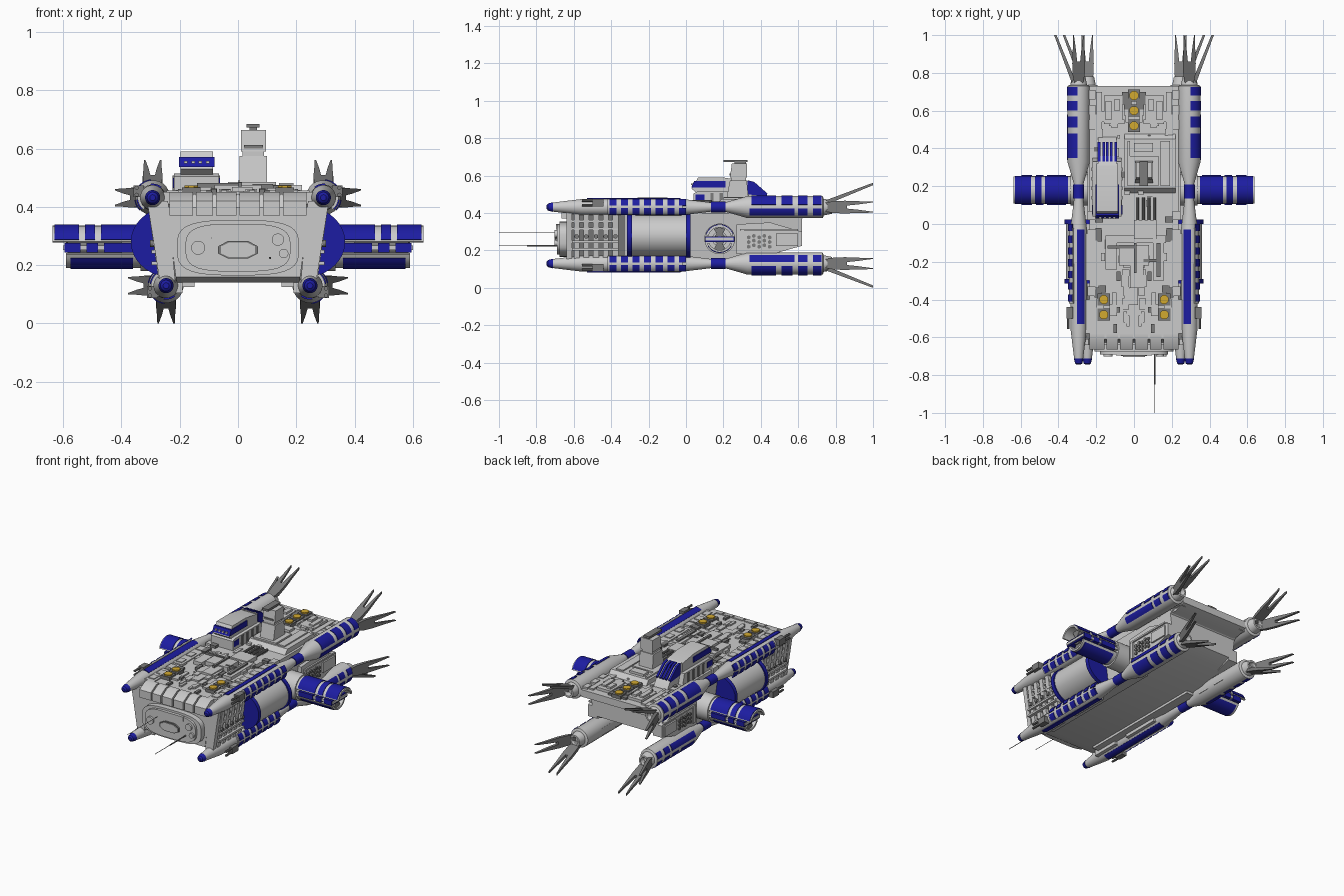
import bpy, bmesh, random
from math import sin, cos, radians, pi

if "Cube" in bpy.data.objects:
    bpy.data.objects.remove(bpy.data.objects["Cube"])

random.seed(4)


def material(name, rgb):
    m = bpy.data.materials.new(name)
    m.diffuse_color = (*rgb, 1)
    m.use_nodes = True
    m.node_tree.nodes["Principled BSDF"].inputs["Base Color"].default_value = m.diffuse_color
    return m


BLUE = material("blue", (0.012, 0.012, 0.36))
GOLD = material("gold", (0.65, 0.4, 0.03))
DARK = material("dark_grey", (0.2, 0.2, 0.2))


def finish(name, bm, mat=None):
    bmesh.ops.recalc_face_normals(bm, faces=bm.faces)
    me = bpy.data.meshes.new(name)
    bm.to_mesh(me)
    bm.free()
    ob = bpy.data.objects.new(name, me)
    bpy.context.collection.objects.link(ob)
    if mat:
        me.materials.append(mat)
    return ob


def loft(bm, rings):
    """Skin a list of closed rings and cap both ends."""
    vs = [[bm.verts.new(p) for p in r] for r in rings]
    n = len(vs[0])
    for a, b in zip(vs, vs[1:]):
        for i in range(n):
            bm.faces.new((a[i], a[(i + 1) % n], b[(i + 1) % n], b[i]))
    bm.faces.new(vs[0])
    bm.faces.new(vs[-1])


def prisms(name, items, axis, mat=None, mirror=False, warp=None):
    """Extrude each (outline, lo, hi) along an axis; optionally mirror in x."""
    put = {'x': lambda u, v, t: (t, u, v), 'y': lambda u, v, t: (u, t, v),
           'z': lambda u, v, t: (u, v, t)}[axis]
    bm = bmesh.new()
    for pts, lo, hi in items:
        for s in ((1, -1) if mirror else (1,)):
            rings = [[put(u, v, t) for u, v in pts] for t in (lo, hi)]
            loft(bm, [[(s * x, y, z) for x, y, z in r] for r in rings])
    if warp:
        for v in bm.verts:
            v.co.x *= warp(v.co)
    return finish(name, bm, mat)


def boxes(name, items, mat=None, mirror=False):
    """Boxes given as x0, x1, y0, y1, z0, z1."""
    return prisms(name, [([(b[0], b[2]), (b[1], b[2]), (b[1], b[3]), (b[0], b[3])],
                          b[4], b[5]) for b in items], 'z', mat, mirror)


def ring(u, v, r, n=24, rv=None):
    return [(u + r * cos(2 * pi * (i + .5) / n), v + (rv or r) * sin(2 * pi * (i + .5) / n)) for i in range(n)]


def arc(u, v, r0, r1, a0, a1, n=8):
    """Outline of a curved plate between two radii and two angles."""
    an = [radians(a0 + (a1 - a0) * i / n) for i in range(n + 1)]
    return ([(u + r1 * cos(a), v + r1 * sin(a)) for a in an] +
            [(u + r0 * cos(a), v + r0 * sin(a)) for a in reversed(an)])


def lathe_y(name, cx, cz, prof, mat=None):
    bm = bmesh.new()
    for s in (1, -1):
        loft(bm, [[(s * x, y, z) for x, z in ring(cx, cz, r)] for y, r in prof])
    return finish(name, bm, mat)


# Main hull, deck slab and stepped nose
taper = lambda c: 0.86 + 0.14 * min(1, max(0, (c.z - .14) / .24))
prisms("hull", [([(-.64, .16), (-.58, .14), (.38, .14), (.62, .24), (.62, .37), (.66, .4), (-.64, .4)],
                 -.245, .245)], 'x', warp=taper)
prisms("deck", [([(-.64, .37), (-.61, .445), (.73, .445), (.73, .40), (.66, .375)], -.235, .235)], 'x')
prisms("nose_panels", [([(-.665, .37), (-.665, .42), (-.61, .452), (-.58, .452), (-.58, .37)], a, b)
                       for a, b in ((.005, .075), (.085, .145), (.155, .235))], 'x', mirror=True)
boxes("keel_steps", [(.15, .21, -.55, .3, .125, .15)], mirror=True)

# Front face with rounded plate, hexagon port, slot and discs
sq = lambda rx, rz: [(rx * abs(cos(a)) ** .6 * (1 if cos(a) > 0 else -1),
                      .26 + rz * abs(sin(a)) ** .6 * (1 if sin(a) > 0 else -1))
                     for a in [2 * pi * (i + .5) / 32 for i in range(32)]]
prisms("front_plate", [(sq(.21, .095), -.675, -.6), (sq(.18, .082), -.69, -.6)], 'y')
hexa = lambda k: [(.068 * k, .24), (.068 * k, .265), (.035 * k, .253 + .03 * k), (-.035 * k, .253 + .03 * k),
                  (-.068 * k, .265), (-.068 * k, .24), (-.035 * k, .253 - .03 * k), (.035 * k, .253 - .03 * k)]
prisms("front_port_frame", [(hexa(1), -.7, -.68)], 'y', DARK)
prisms("front_port", [(hexa(.85), -.704, -.68)], 'y')
boxes("front_slot", [(-.095, .095, -.695, -.68, .312, .342)])
prisms("front_discs", [(ring(*d), -.702, -.68) for d in
                       ((-.137, .26, .024), (.137, .288, .021), (.157, .24, .016))], 'y')
prisms("antennas", [(ring(.11, .225, .002, 6), -1, -.68), (ring(-.09, .294, .0015, 6), -1, -.68),
                    (ring(.11, .225, .004, 8), -.85, -.68)], 'y', DARK)

# Leaning front struts and ribbed flanks
rib = lambda g: [(.2, .15), (.268 + g, .15), (.305 + g, .41), (.2, .41)]
prisms("front_struts", [([(.215, .14), (.268, .14), (.312, .42), (.24, .42)], -.64, -.61)], 'y', mirror=True)
prisms("flank_backing", [(rib(-.015), -.61, -.33)], 'y', DARK, True)
prisms("flank_ribs", [(rib(.005), -.6 + .052 * i, -.57 + .052 * i) for i in range(5)], 'y', mirror=True)
prisms("flank_bosses", [(ring(-.585 + .052 * i, .275, .012, 12), .25, .302) for i in range(5)],
       'x', DARK, True)
boxes("flank_rails", [(.25, .297, -.61, -.36, z, z + .012) for z in (.2, .24, .31, .35)], mirror=True)

# Bulging barrel sections with blue edge bands
prisms("side_barrels", [(ring(.22, .28, .14, 40, .118), -.31, .02)], 'y', mirror=True)
prisms("barrel_bands", [(ring(.22, .28, .148, 40, .124), a, a + .025) for a in (-.315, .0)], 'y', BLUE, True)

# Rear flank panels with lattice
panel = [(.27, .18), (.46, .18), (.62, .225), (.62, .3), (.45, .35), (.27, .34)]
prisms("rear_flank", [(panel, .2, .262)], 'x', mirror=True)
boxes("rear_flank_trim", [(.25, .272, .29, .6, .305, .315), (.25, .272, .48, .6, .225, .29),
                          (.25, .27, .29, .31, .2, .31)], mirror=True)
prisms("flank_lattice", [(ring(.335 + .028 * i, .22 + .025 * j + .008 * (i % 2), .011, 6), .25, .27)
                         for i in range(5) for j in range(3)], 'x', DARK, True)

# Side pods: hub, core, curved shells and middle blade
cy, cz = .18, .262
prisms("pod_hub", [(ring(cy, cz, .082, 28), .2, .335), (ring(cy, cz, .04), .33, .4)], 'x', mirror=True)
prisms("pod_core", [(ring(cy, cz, .03, 16), .33, .585), (arc(cy, cz, .0, .06, 60, 120), .34, .59),
                    (arc(cy, cz, .0, .06, 240, 300), .34, .58)], 'x', DARK, True)
prisms("pod_shells", [(arc(cy, cz, .062, .074, 15, 165, 14), .335, .637),
                      (arc(cy, cz, .06, .072, 200, 340, 14), .335, .59)], 'x', mirror=True)
boxes("pod_blade", [(.335, .6, .105, .255, .252, .268)], mirror=True)
prisms("pod_shell_stripes", [(arc(cy, cz, .07, .078, 20, 160, 14), a, b)
                             for a, b in ((.35, .47), (.49, .525), (.545, .63))] +
       [(arc(cy, cz, .068, .075, 212, 328, 14), .36, .575)], 'x', BLUE, True)
boxes("pod_blade_stripes", [(a, b, .101, .259, .244, .276) for a, b in ((.36, .46), (.48, .52), (.54, .595))],
      BLUE, True)

# Four nacelles with markings, turrets and rear claws
claw = [(0, .02), (.06, .032), (.12, .034), (.2, .031), (.27, .03), (.27, .025), (.19, .014), (.13, .008)]
claw += [(u, -w) for u, w in reversed(claw)]
for tag, nx, nz, zs in (("upper", .293, .432, 1), ("lower", .247, .13, -1)):
    lathe_y(tag + "_nacelle", nx, nz, [(-.715, .024), (-.56, .043), (-.03, .045), (.13, .025), (.21, .025),
                                       (.33, .06), (.73, .06), (.735, .05), (.735, .045), (.78, .036), (.78, .025),
                                       (.75, .02)])
    lathe_y(tag + "_nacelle_tip", nx, nz, [(-.745, .01), (-.738, .019), (-.712, .026)], BLUE)
    lathe_y(tag + "_nacelle_collar", nx, nz, [(.135, .029), (.21, .029)], BLUE)

    def patch(r, a0, a1, y0, y1):
        return (arc(nx, nz, r - .006, r + .003, zs * a0, zs * a1), y0, y1)
    cols = ((.51, .57), (.60, .65), (.68, .725))
    marks = [patch(.06, 12, 85, a, b) for a, b in ((.35, .48),) + cols]
    marks += [patch(.06, -45, -8, a, b) for a, b in ((.34, .58),) + cols[1:]]
    marks += [patch(.045, 80, 130, -.53, -.03)]
    prisms(tag + "_nacelle_marks", marks, 'y', BLUE, True)
    # Window blocks along the forward half
    prisms(tag + "_window_blocks", [patch(.053, a, a + 42, -.41 + .062 * i, -.372 + .062 * i)
                                    for i in range(7) for a in (-48, 8)], 'y', BLUE, True)
    prisms(tag + "_window_rails", [patch(.049, -52, 54, -.42, -.02)], 'y', mirror=True)
    # Outboard gun turret
    tz = nz + zs * .022
    boxes(tag + "_gun_mount", [(nx + .03, nx + .065, -.5, -.44, tz - .02, tz + .02)], DARK, True)
    prisms(tag + "_gun_barrels", [(ring(nx + .055, tz + d, .007, 10), -.555, -.48) for d in (-.012, .012)],
           'y', DARK, True)
    # Pylons joining the nacelle to the hull
    boxes(tag + "_pylons", [(.19, nx, a, b, nz - .025, nz + .02) for a, b in
                            ((-.58, -.4), (-.3, -.05), (.36, .44), (.5, .58))], mirror=True)
    # Forked claws: one vertical, one outboard
    bm = bmesh.new()
    for dx, dz in ((0, zs), (1, 0)):
        for s in (1, -1):
            rings = []
            for outer in (0, 1):
                off = [(.03 + .37 * u if outer else .005 + .415 * u) for u, w in claw]
                rings.append([(s * (nx + dx * o + abs(dz) * w), .73 + u, nz + dz * o + dx * w)
                              for (u, w), o in zip(claw, off)])
            loft(bm, rings)
    finish(tag + "_claws", bm, DARK)

# Raised bridge deck and tower
prisms("bridge_deck", [([(.16, .44), (.19, .475), (.45, .475), (.48, .44)], -.05, .22)], 'x')
boxes("bridge_deck_parts", [(-.02, .13, .2, .36, .47, .485), (.14, .19, .2, .44, .47, .483),
                            (-.035, -.02, .2, .44, .47, .485), (.0, .1, .38, .43, .47, .49)])
prisms("tower", [([(.215, .47), (.235, .575), (.325, .575), (.335, .47)], .005, .1),
                 ([(.24, .57), (.24, .59), (.32, .59), (.32, .57)], .015, .09),
                 ([(.235, .59), (.245, .665), (.325, .665), (.325, .59)], .01, .096)], 'x')
boxes("tower_top", [(.03, .073, .2, .33, .672, .685), (.04, .065, .26, .32, .66, .675),
                    (.02, .085, .232, .24, .6, .612)], DARK)

# Offset command cabin with blue band and sloped tail
prisms("cabin_base", [([(.04, .44), (.04, .505), (.06, .515), (.33, .515), (.35, .44)], -.22, -.065)], 'x')
prisms("cabin", [([(.055, .51), (.03, .53), (.065, .59), (.2, .59), (.32, .57), (.32, .51)], -.198, -.085)], 'x')
prisms("cabin_band", [([(.028, .537), (.044, .572), (.21, .572), (.21, .537)], -.203, -.08)], 'x', BLUE)
prisms("cabin_tail", [([(.31, .45), (.31, .575), (.36, .56), (.43, .5), (.46, .45)], -.19, -.092)], 'x')
prisms("cabin_tail_stripes", [([(.33, .5), (.33, .575), (.365, .566), (.435, .505), (.43, .49)], x, x + .014)
                              for x in (-.192, -.168, -.148, -.128, -.104)], 'x', BLUE)
boxes("cabin_windows", [(x, x + .012, .026, .045, .549, .558) for x in (-.185, -.16, -.135, -.11)])
boxes("cabin_side_marks", [(-.223, -.062, .05, .1, .465, .5)], BLUE)
boxes("cabin_pillars", [(-.224, -.061, y, y + .018, .44, .508) for y in (.13, .18, .23, .28)], DARK)

# Midship machinery, twin barrels and deck fittings
boxes("midship_block", [(-.15, .17, -.1, -.06, .44, .462), (-.15, -.09, -.24, -.08, .44, .468),
                        (-.08, .08, -.22, -.11, .44, .475), (-.02, .05, -.34, -.2, .44, .468),
                        (.1, .16, -.3, -.08, .44, .465), (-.05, .02, -.43, -.34, .44, .455),
                        (.0, .12, -.08, .02, .44, .47)])
boxes("midship_details", [(-.14, .0, -.13, -.115, .46, .482), (0, .014, -.26, -.1, .47, .484),
                          (.05, .12, -.2, -.185, .46, .478), (.12, .14, -.28, -.1, .46, .474)], DARK)
prisms("deck_barrels", [(ring(x, .462, .008, 10), -.02, .14) for x in (.02, .05, .08, .11)], 'y', DARK)
boxes("rear_deck_units", [(.06, .16, .53, .68, .44, .462), (.075, .105, .6, .66, .46, .475),
                          (.12, .15, .55, .65, .46, .472), (.17, .2, .5, .7, .44, .455)], mirror=True)
boxes("deck_edge_blocks", [(.205, .245, y, y + .05, .39, .457) for y in
                           (-.56, -.48, -.38, -.28, -.18, -.08, .02, .5, .58, .66)], mirror=True)
fit = []
for i in range(70):
    x, y = random.uniform(.03, .2), random.uniform(-.57, .7)
    w, d = random.uniform(.006, .022), random.uniform(.008, .035)
    fit.append((x - w, x + w, y - d, y + d, .44, random.uniform(.449, .463)))
boxes("deck_fittings", fit[:50], mirror=True)
boxes("deck_fittings_dark", fit[50:], DARK, True)

# Gold hatches on dark square bases
spots = [(0, .68), (0, .6), (0, .52)] + [(s * .16, y) for s in (1, -1) for y in (-.4, -.48)]
boxes("hatch_bases", [(x - .032, x + .032, y - .032, y + .032, .44, .466) for x, y in spots], DARK)
prisms("hatches", [(ring(x, y, .025, 8), .46, .474) for x, y in spots], 'z', GOLD)

# Keep hard edges crisp and round parts smooth
for ob in bpy.data.objects:
    ob.select_set(True)
    bpy.context.view_layer.objects.active = ob
bpy.ops.object.shade_smooth_by_angle(angle=radians(32))
